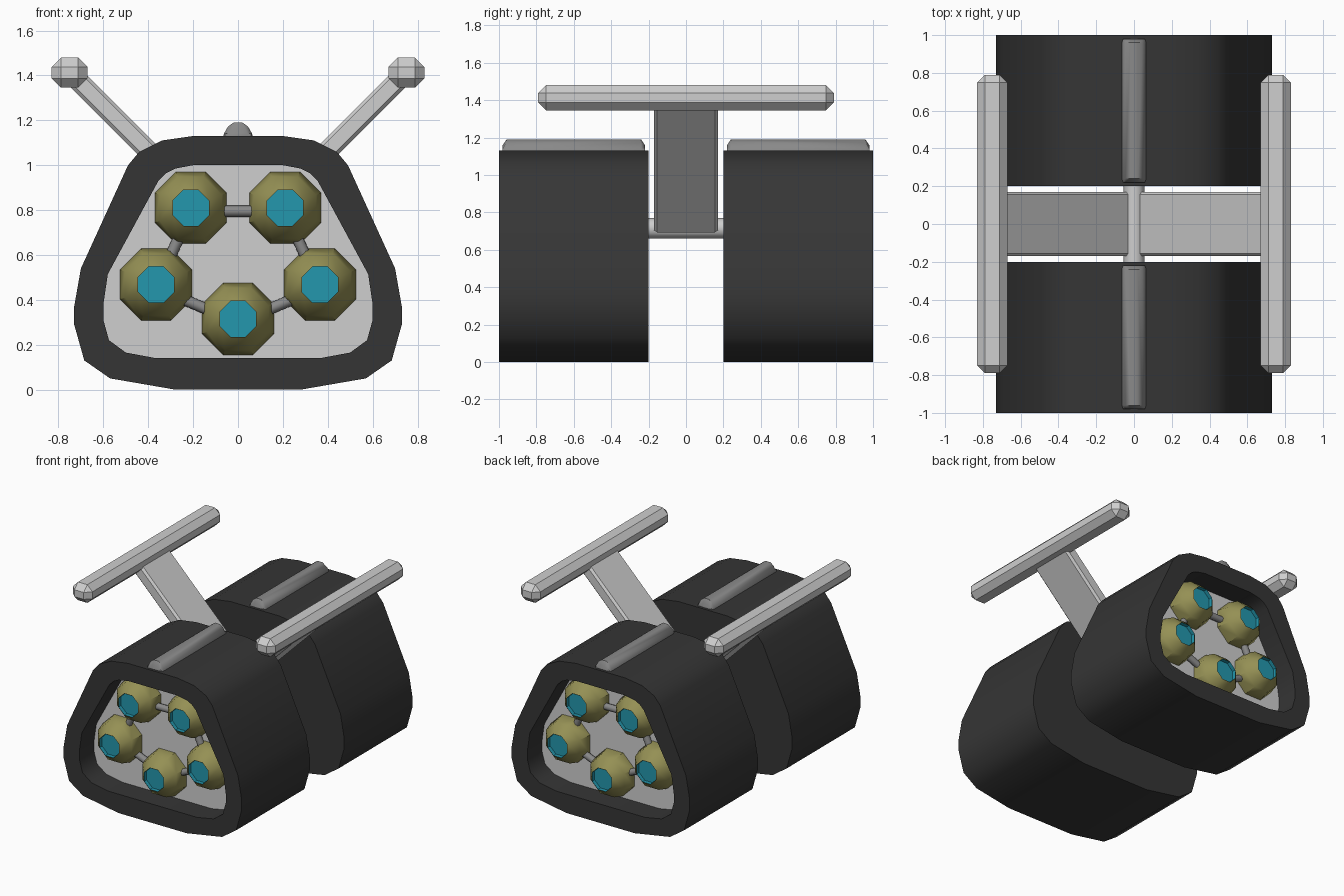
import bpy, bmesh, math
from mathutils import Matrix, Vector

if "Cube" in bpy.data.objects:
    bpy.data.objects.remove(bpy.data.objects["Cube"])


def material(name, rgb):
    m = bpy.data.materials.new(name)
    m.diffuse_color = (*rgb, 1)
    m.use_nodes = True
    m.node_tree.nodes["Principled BSDF"].inputs["Base Color"].default_value = m.diffuse_color
    return m


BLACK = material("charcoal", (0.036, 0.036, 0.036))
LIGHT = material("light grey", (0.62, 0.62, 0.62))
GREY = material("mid grey", (0.25, 0.25, 0.25))
OLIVE = material("olive", (0.30, 0.28, 0.09))
CYAN = material("cyan", (0.017, 0.31, 0.42))


def finish(bm, name, mats, mirror=(False, False), smooth=None, bevel=0):
    bmesh.ops.recalc_face_normals(bm, faces=bm.faces)
    me = bpy.data.meshes.new(name)
    bm.to_mesh(me)
    bm.free()
    ob = bpy.data.objects.new(name, me)
    bpy.context.collection.objects.link(ob)
    for m in mats:
        me.materials.append(m)
    if smooth:
        bpy.ops.object.select_all(action='DESELECT')
        ob.select_set(True)
        bpy.context.view_layer.objects.active = ob
        bpy.ops.object.shade_smooth_by_angle(angle=math.radians(smooth))
    if bevel:
        b = ob.modifiers.new("bevel", 'BEVEL')
        b.width, b.segments = bevel, 1
    if any(mirror):
        mi = ob.modifiers.new("mirror", 'MIRROR')
        mi.use_axis = (mirror[0], mirror[1], False)
    return ob


def ring(bm, half, y):
    pts = half + [(-x, z) for x, z in reversed(half)]
    return [bm.verts.new((x, y, z)) for x, z in pts]


def bridge(bm, a, b):
    n = len(a)
    return [bm.faces.new((a[i], a[(i + 1) % n], b[(i + 1) % n], b[i])) for i in range(n)]


def box(size, matrix):
    bm = bmesh.new()
    bmesh.ops.create_cube(bm, size=1, matrix=matrix @ Matrix.Diagonal((*size, 1)))
    return bm


def rod(p, q, r, sides=8):
    p, q = Vector(p), Vector(q)
    d = q - p
    bm = bmesh.new()
    rot = d.to_track_quat('Z', 'Y').to_matrix().to_4x4()
    bmesh.ops.create_cone(bm, segments=sides, radius1=r, radius2=r, depth=d.length,
                          cap_ends=True, matrix=Matrix.Translation((p + q) / 2) @ rot)
    return bm


# hollow-fronted pods
outer = [(.28, 0), (.57, .05), (.685, .13), (.73, .29), (.73, .37), (.70, .54),
         (.49, 1.0), (.44, 1.06), (.34, 1.11), (.20, 1.13)]
inner = [(.365, .14), (.5, .165), (.575, .22), (.6, .31), (.6, .38), (.58, .515),
         (.355, .93), (.32, .965), (.28, .985), (.20, 1.0)]
bm = bmesh.new()
back, front = ring(bm, outer, -.2), ring(bm, outer, -1)
lip, deep = ring(bm, inner, -1), ring(bm, inner, -.83)
bm.faces.new(back)
for a, b in ((back, front), (front, lip), (lip, deep)):
    bridge(bm, a, b)
bm.faces.new(deep).material_index = 1
finish(bm, "pod", [BLACK, LIGHT], (False, True), 40)

# thruster balls with sunken lenses, and the rods joining them
centres = [(-.21, .81), (.21, .81), (.365, .468), (0, .315), (-.365, .468)]
BY = -.835
for i, (x, z) in enumerate(centres):
    bm = bmesh.new()
    bmesh.ops.create_uvsphere(bm, u_segments=8, v_segments=6, radius=.173,
                              matrix=Matrix.Rotation(math.pi / 8, 4, 'Z'))
    bm.verts.ensure_lookup_table()
    top = max(bm.verts, key=lambda v: v.co.z)
    lens = bmesh.ops.dissolve_verts(bm, verts=[top])
    cap = max(bm.faces, key=lambda f: f.calc_center_median().z)
    ext = bmesh.ops.extrude_discrete_faces(bm, faces=[cap])["faces"][0]
    for v in ext.verts:
        v.co.z -= .03
    ext.material_index = 1
    for e in ext.edges:
        for f in e.link_faces:
            f.material_index = 1
    bmesh.ops.transform(bm, verts=bm.verts, matrix=Matrix.Translation((x, BY, z))
                        @ Matrix.Rotation(math.pi / 2, 4, 'X'))
    finish(bm, f"thruster_{i + 1}", [OLIVE, CYAN], (False, True), 35)
    x2, z2 = centres[(i + 1) % 5]
    finish(rod((x, BY - .02, z - .015), (x2, BY - .02, z2 - .015), .025),
           f"link_rod_{i + 1}", [GREY], (False, True), 50)

# rounded ridges on the roof
ridge = [(.067, 1.11), (.063, 1.14), (.045, 1.172), (.02, 1.19)]
small = [(x * .9, z - .03 * (z > 1.15)) for x, z in ridge]
bm = bmesh.new()
rings = [ring(bm, small, -.98), ring(bm, ridge, -.96),
         ring(bm, ridge, -.24), ring(bm, small, -.22)]
for a, b in zip(rings, rings[1:]):
    bridge(bm, a, b)
bm.faces.new(rings[0])
bm.faces.new(rings[-1])
finish(bm, "roof_ridge", [GREY], (False, True), 40)

# axle between the pods
finish(rod((0, -.22, .715), (0, .22, .715), .055, 12), "axle", [LIGHT], smooth=40)

# slanted arms and the long rails they carry
a, b = Vector((.05, 0, .715)), Vector((.75, 0, 1.415))
turn = Matrix.Rotation(-math.pi / 4, 4, 'Y')
finish(box(((b - a).length, .34, .09), Matrix.Translation((a + b) / 2) @ turn),
       "arm", [LIGHT], (True, False), bevel=.015)
finish(box((.16, 1.58, .135), Matrix.Translation((.75, 0, 1.413))),
       "rail", [LIGHT], (True, False), bevel=.042)
